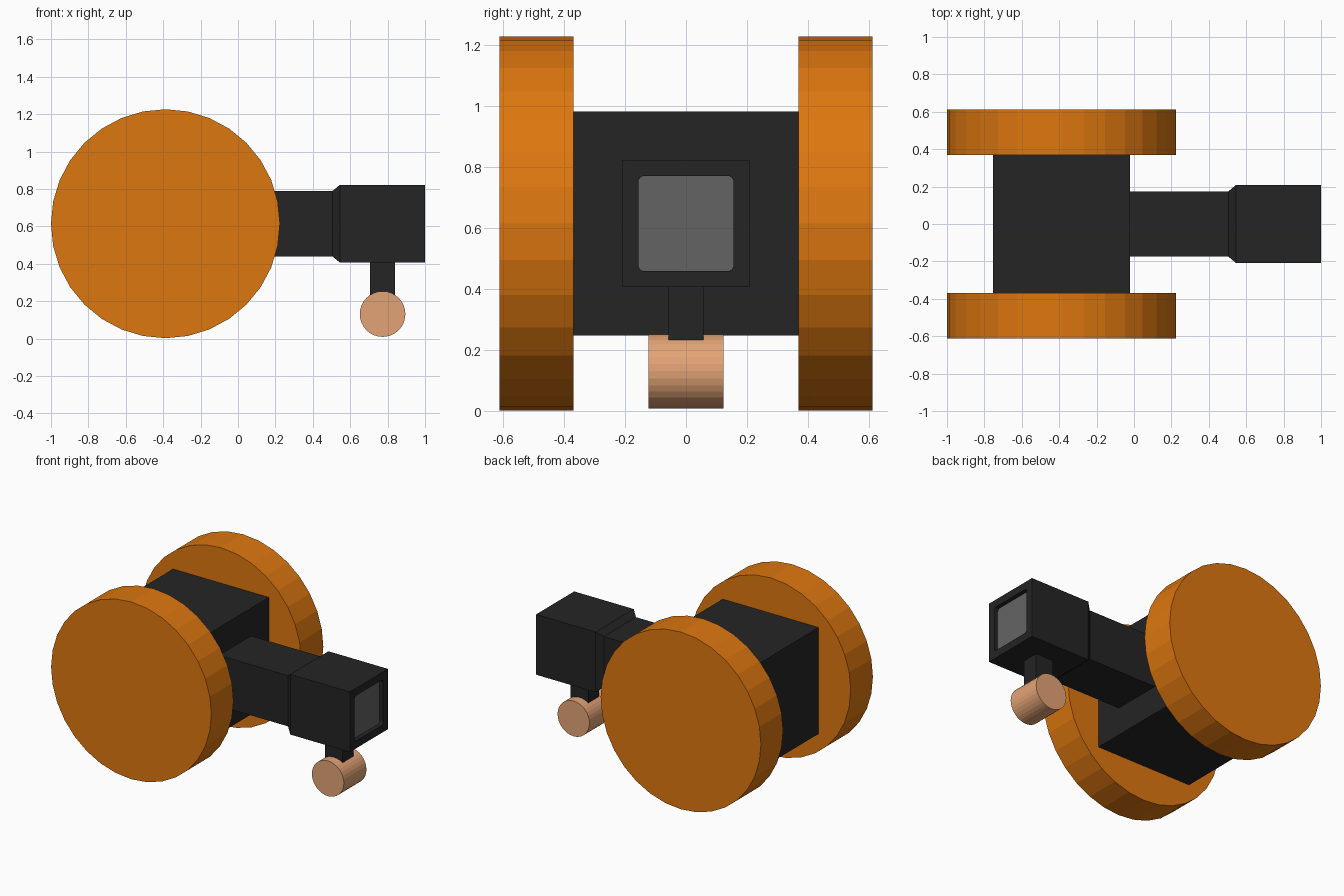
import bpy, bmesh, math
from mathutils import Matrix, Vector

if "Cube" in bpy.data.objects:
    bpy.data.objects.remove(bpy.data.objects["Cube"])


def material(name, rgb):
    m = bpy.data.materials.new(name)
    m.diffuse_color = (*rgb, 1)
    m.use_nodes = True
    m.node_tree.nodes["Principled BSDF"].inputs["Base Color"].default_value = m.diffuse_color
    return m


ORANGE = material("orange", (0.73, 0.185, 0.005))
BLACK = material("black", (0.018, 0.018, 0.018))
GREY = material("grey", (0.127, 0.127, 0.127))
PEACH = material("peach", (0.77, 0.37, 0.18))


def finish(bm, name, *mats):
    bmesh.ops.recalc_face_normals(bm, faces=bm.faces)
    me = bpy.data.meshes.new(name)
    bm.to_mesh(me)
    bm.free()
    for m in mats:
        me.materials.append(m)
    ob = bpy.data.objects.new(name, me)
    bpy.context.collection.objects.link(ob)
    return ob


def box(name, lo, hi, mat):
    lo, hi = Vector(lo), Vector(hi)
    bm = bmesh.new()
    bmesh.ops.create_cube(bm, size=1, matrix=Matrix.Translation((lo + hi) / 2)
                          @ Matrix.Diagonal((*(hi - lo), 1)))
    return finish(bm, name, mat)


def roller(name, centre, radius, width, mat):
    """Flat-shaded 32-sided cylinder with its axle along y."""
    bm = bmesh.new()
    bmesh.ops.create_cone(bm, cap_ends=True, segments=32, radius1=radius,
                          radius2=radius, depth=width,
                          matrix=Matrix.Translation(centre)
                          @ Matrix.Rotation(math.pi / 2, 4, 'X'))
    return finish(bm, name, mat)


CZ = 0.614  # axle height

# Drive wheels and main body
for side, label in ((-1, "front"), (1, "back")):
    roller(label + "_wheel", (-0.388, side * 0.49, CZ), 0.612, 0.242, ORANGE)
box("body", (-0.755, -0.369, CZ - 0.367), (-0.022, 0.369, CZ + 0.367), BLACK)


# Neck and head: square sections lofted along x, then a recessed screen
def square(bm, x, h):
    return [bm.verts.new((x, y * h, CZ + z * h))
            for y, z in ((-1, -1), (1, -1), (1, 1), (-1, 1))]


def bridge(bm, a, b):
    n = len(a)
    return [bm.faces.new((a[i], a[(i + 1) % n], b[(i + 1) % n], b[i])) for i in range(n)]


bm = bmesh.new()
rings = [square(bm, x, h) for x, h in
         ((-0.1, 0.175), (0.505, 0.175), (0.545, 0.208), (1.0, 0.208))]
for a, b in zip(rings, rings[1:]):
    bridge(bm, a, b)
bm.faces.new(rings[0])


# Rounded opening, corner arcs matching the square's corner order
def rounded(bm, x, h, r, steps=4):
    pts = []
    for k, (sy, sz) in enumerate(((-1, -1), (1, -1), (1, 1), (-1, 1))):
        for i in range(steps + 1):
            t = math.pi + (k + i / steps) * math.pi / 2
            pts.append(bm.verts.new((x, sy * (h - r) + r * math.cos(t),
                                     CZ + sz * (h - r) + r * math.sin(t))))
    return pts


rim, floor = rounded(bm, 1.0, 0.156, 0.02), rounded(bm, 0.972, 0.156, 0.02)
outer = rings[-1]
for k in range(4):
    arc = rim[k * 5:k * 5 + 5]
    for p, q in zip(arc, arc[1:]):
        bm.faces.new((outer[k], p, q))
    bm.faces.new((outer[k], arc[-1], rim[(k * 5 + 5) % 20], outer[(k + 1) % 4]))
bridge(bm, rim, floor)
bm.faces.new(floor).material_index = 1
finish(bm, "neck_and_head", BLACK, GREY)

# Small caster with its stem
box("caster_stem", (0.705, -0.058, 0.14), (0.84, 0.058, 0.43), BLACK)
roller("caster_wheel", (0.773, 0, 0.131), 0.122, 0.246, PEACH)
